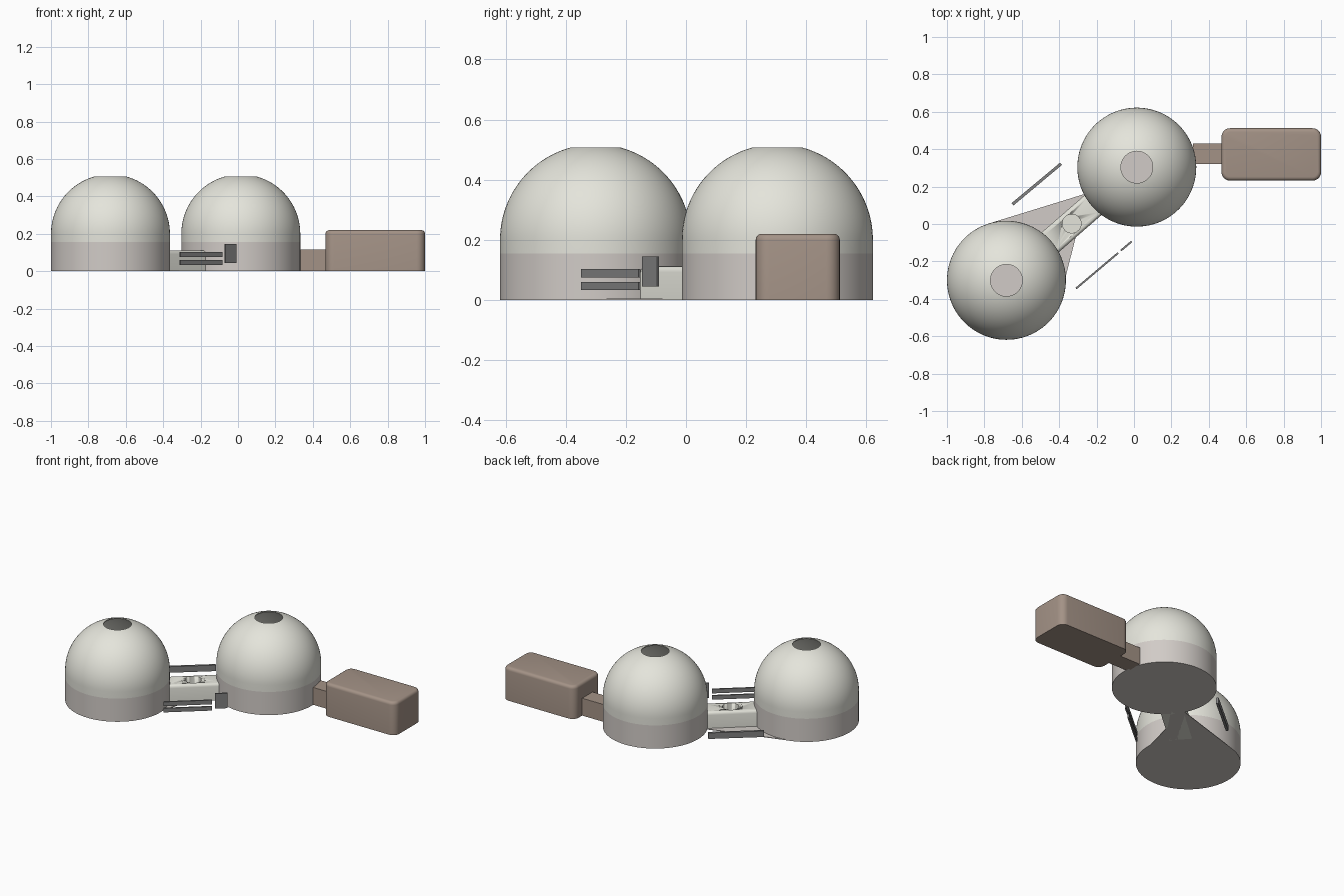
import bpy, bmesh
from math import sin, cos, asin, pi, radians
from mathutils import Vector

if "Cube" in bpy.data.objects:
    bpy.data.objects.remove(bpy.data.objects["Cube"])


def material(name, rgb):
    m = bpy.data.materials.new(name)
    m.diffuse_color = (*rgb, 1)
    m.use_nodes = True
    m.node_tree.nodes["Principled BSDF"].inputs["Base Color"].default_value = m.diffuse_color
    return m


SHELL = material("off_white", (0.78, 0.78, 0.71))
STONE = material("warm_grey", (0.64, 0.60, 0.57))
BROWN = material("brown", (0.37, 0.29, 0.24))
DARK = material("dark_grey", (0.22, 0.22, 0.22))


def finish(name, bm, mat):
    bmesh.ops.recalc_face_normals(bm, faces=bm.faces)
    me = bpy.data.meshes.new(name)
    bm.to_mesh(me)
    bm.free()
    me.materials.append(mat)
    ob = bpy.data.objects.new(name, me)
    bpy.context.collection.objects.link(ob)
    bpy.context.view_layer.objects.active = ob
    bpy.ops.object.select_all(action='DESELECT')
    ob.select_set(True)
    bpy.ops.object.shade_smooth_by_angle(angle=radians(32))
    return ob


def lathe(name, profile, centre, mat, closed=False, steps=96):
    bm = bmesh.new()
    vs = [bm.verts.new((r, 0, z)) for r, z in profile]
    pairs = list(zip(vs, vs[1:])) + ([(vs[-1], vs[0])] if closed else [])
    es = [bm.edges.new(p) for p in pairs]
    bmesh.ops.spin(bm, geom=vs + es, cent=(0, 0, 0), axis=(0, 0, 1),
                   angle=2 * pi, steps=steps, use_duplicate=False)
    bmesh.ops.remove_doubles(bm, verts=bm.verts, dist=1e-5)
    bmesh.ops.translate(bm, verts=bm.verts, vec=(*centre, 0))
    return finish(name, bm, mat)


def prism(name, points, z0, z1, mat, side=0, top=0):
    # extruded outline, with rounded upright edges and rounded top edges
    bm = bmesh.new()
    f = bm.faces.new([bm.verts.new((x, y, z0)) for x, y in points])
    ext = bmesh.ops.extrude_face_region(bm, geom=[f])
    up = [g for g in ext["geom"] if isinstance(g, bmesh.types.BMVert)]
    bmesh.ops.translate(bm, verts=up, vec=(0, 0, z1 - z0))
    if side:
        es = [e for e in bm.edges if abs(e.verts[0].co.z - e.verts[1].co.z) > 1e-4]
        bmesh.ops.bevel(bm, geom=es, offset=side, segments=6, profile=0.5, affect='EDGES')
    if top:
        es = [e for e in bm.edges if all(v.co.z > z1 - 1e-4 for v in e.verts)]
        bmesh.ops.bevel(bm, geom=es, offset=top, segments=4, profile=0.5, affect='EDGES')
    return finish(name, bm, mat)


def bar(p, q, width):
    # plan outline of a straight bar from p to q
    p, q = Vector(p), Vector(q)
    d = (q - p).normalized() * width / 2
    n = Vector((-d.y, d.x))
    return [p - n, q - n, q + n, p + n]


# Two domed halls: drum with floor, and shell with an open skylight
R, EYE, SPRING, T = 0.318, 0.085, 0.2, 0.006
A, B = (-0.682, -0.301), (0.015, 0.304)


def arc(r, n=28):
    end = pi / 2 - asin(EYE / r)
    return [(r * cos(end * i / n), SPRING + r * sin(end * i / n)) for i in range(n + 1)]


for label, c in (("left", A), ("right", B)):
    lathe(label + "_hall_drum", [(0, 0), (R, 0), (R, 0.155), (R - T, 0.155), (R - T, 0.01),
          (0.055, 0.01), (0.055, 0.014), (0, 0.014)], c, STONE)
    lathe(label + "_hall_dome", [(R, 0.155)] + arc(R) + arc(R - T)[::-1] + [(R - T, 0.155)],
          c, SHELL, closed=True)

# Passage between the halls with a round skylight cut into it
va, vb = Vector(A), Vector(B)
d = (vb - va).normalized()
passage = prism("passage", bar(va + d * 0.29, vb - d * 0.29, 0.14), 0, 0.112, SHELL, top=0.02)
cutter = lathe("skylight_cutter", [(0, 0.01), (0.05, 0.01), (0.05, 0.2), (0, 0.2)],
               (-0.333, 0.002), SHELL, steps=48)
cutter.hide_render = True
mod = passage.modifiers.new("skylight", 'BOOLEAN')
mod.operation, mod.object = 'DIFFERENCE', cutter
bpy.context.view_layer.objects.active = passage
bpy.ops.object.modifier_apply(modifier=mod.name)
bpy.data.objects.remove(cutter)

# Wedge-shaped paving beside the passage
prism("paving", [(-0.765, 0.006), (-0.68, -0.30), (-0.365, -0.28), (-0.305, -0.045),
                 (-0.22, 0.08), (-0.265, 0.16)], 0, 0.004, STONE)

# Side annex and its link
prism("annex_link", [(0.315, 0.32), (0.48, 0.32), (0.48, 0.43), (0.315, 0.43)],
      0, 0.116, BROWN)
prism("annex", [(0.468, 0.232), (1.0, 0.232), (1.0, 0.512), (0.468, 0.512)],
      0, 0.22, BROWN, side=0.045, top=0.02)

# Blank sign strips standing either side of the passage
F0, F1, F2 = (-0.31, -0.345), (-0.085, -0.155), (-0.012, -0.093)
prism("front_sign_lower", bar(F0, F1, 0.01), 0.033, 0.06, DARK)
prism("front_sign_upper", bar(F0, F1, 0.01), 0.075, 0.103, DARK)
prism("front_sign_end", bar((-0.07, -0.142), F2, 0.01), 0.045, 0.145, DARK)
prism("back_sign", bar((-0.65, 0.105), (-0.39, 0.322), 0.016), 0.035, 0.075, DARK)
